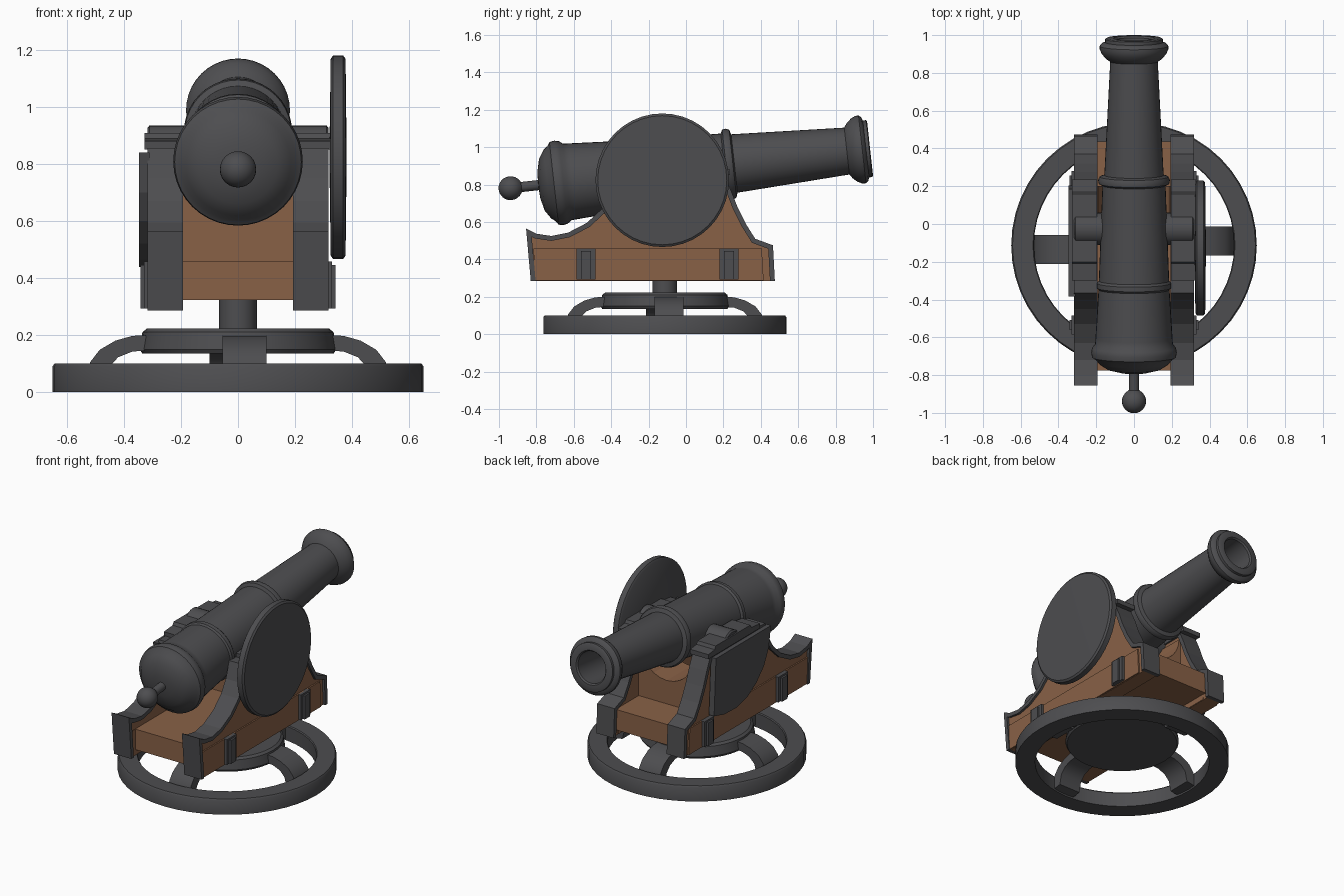
import bpy, bmesh, math
from mathutils import Matrix, Vector

if "Cube" in bpy.data.objects:
    bpy.data.objects.remove(bpy.data.objects["Cube"])


def material(name, rgb):
    m = bpy.data.materials.new(name)
    m.diffuse_color = (*rgb, 1)
    m.use_nodes = True
    m.node_tree.nodes["Principled BSDF"].inputs["Base Color"].default_value = m.diffuse_color
    return m


IRON = material("dark_iron", (0.075, 0.075, 0.08))
WOOD = material("brown_wood", (0.25, 0.12, 0.062))
CY = -0.113  # centre of the turntable along y


def finish(bm, name, mat, smooth=True, matrix=None):
    bmesh.ops.remove_doubles(bm, verts=bm.verts, dist=1e-5)
    bmesh.ops.recalc_face_normals(bm, faces=bm.faces)
    if matrix is not None:
        bm.transform(matrix)
    me = bpy.data.meshes.new(name)
    bm.to_mesh(me)
    bm.free()
    me.materials.append(mat)
    if smooth:
        me.shade_smooth()
        me.set_sharp_from_angle(angle=math.radians(35))
    ob = bpy.data.objects.new(name, me)
    bpy.context.collection.objects.link(ob)
    return ob


def lathe(name, prof, mat, matrix, closed=False, steps=40):
    """Spin (radius, height) points around z."""
    bm = bmesh.new()
    vs = [bm.verts.new((r, 0, h)) for r, h in prof]
    es = [bm.edges.new(p) for p in zip(vs, vs[1:])]
    if closed:
        es.append(bm.edges.new((vs[-1], vs[0])))
    bmesh.ops.spin(bm, geom=vs + es, cent=(0, 0, 0), axis=(0, 0, 1),
                   angle=math.tau, steps=steps, use_merge=False)
    return finish(bm, name, mat, True, matrix)


def prism(name, poly, x0, x1, mat, smooth=False, matrix=None):
    """Extrude a (y, z) outline from x0 to x1."""
    bm = bmesh.new()
    f = bm.faces.new([bm.verts.new((x0, y, z)) for y, z in poly])
    ext = bmesh.ops.extrude_face_region(bm, geom=[f])["geom"]
    bmesh.ops.translate(bm, vec=(x1 - x0, 0, 0),
                        verts=[v for v in ext if isinstance(v, bmesh.types.BMVert)])
    return finish(bm, name, mat, smooth, matrix)


def box(name, x0, x1, y0, y1, z0, z1, mat):
    return prism(name, [(y0, z0), (y1, z0), (y1, z1), (y0, z1)], x0, x1, mat)


def offset(pts, d):
    """Mitred offset of an open polyline to its right side."""
    out = []
    for i, p in enumerate(pts):
        p = Vector(p)
        dirs = []
        if i:
            dirs.append((p - Vector(pts[i - 1])).normalized())
        if i < len(pts) - 1:
            dirs.append((Vector(pts[i + 1]) - p).normalized())
        ns = [Vector((t.y, -t.x)) for t in dirs]
        n = sum(ns, Vector((0, 0))).normalized()
        out.append(tuple(p + n * d / max(0.4, n.dot(ns[0]))))
    return out


# turntable: ring, hub, column and four arched spokes
ground = Matrix.Translation((0, CY, 0))
lathe("base_ring", [(0.53, 0), (0.65, 0), (0.65, 0.09), (0.643, 0.1), (0.535, 0.1), (0.53, 0.093)],
      IRON, ground, True, 48)
lathe("hub", [(0, 0.135), (0.335, 0.135), (0.345, 0.15), (0.335, 0.21), (0.32, 0.222), (0, 0.222)],
      IRON, ground)
lathe("column", [(0, 0.2), (0.066, 0.2), (0.066, 0.335), (0, 0.335)], IRON, ground, False, 24)
spoke = [(0.30, 0.2), (0.37, 0.197), (0.43, 0.18), (0.485, 0.148), (0.518, 0.105), (0.535, 0.05),
         (0.535, 0.01), (0.47, 0.02), (0.455, 0.085), (0.42, 0.122), (0.37, 0.142), (0.30, 0.147)]
for i in range(4):
    prism(f"spoke_{i + 1}", spoke, -0.1, 0.055, IRON, True,
          ground @ Matrix.Rotation(i * math.pi / 2, 4, 'Z'))

# carriage cheeks: wooden core, iron edge band, plank, brackets and trunnion strap
outline = [(-0.83, 0.285), (-0.855, 0.565), (-0.80, 0.537), (-0.72, 0.525), (-0.63, 0.543),
           (-0.53, 0.595), (-0.45, 0.67), (-0.40, 0.75), (-0.365, 0.855), (0.20, 0.855),
           (0.24, 0.77), (0.275, 0.68), (0.32, 0.59), (0.37, 0.51), (0.465, 0.475), (0.475, 0.285)]
inner = offset(outline, 0.026)
inner[0] = (inner[0][0], 0.285)
inner[-1] = (inner[-1][0], 0.285)
for side, s in (("left", -1), ("right", 1)):
    prism(f"{side}_cheek", inner, s * 0.203, s * 0.303, WOOD)
    prism(f"{side}_edge_band", outline + inner[::-1], s * 0.192, s * 0.318, IRON)
    prism(f"{side}_plank", [(-0.81, 0.287), (0.415, 0.287), (0.405, 0.457), (-0.815, 0.457)],
          s * 0.2, s * 0.312, WOOD)
    for k, y in enumerate((-0.535, 0.23)):
        box(f"{side}_bracket_{k + 1}", s * 0.3, s * 0.33, y - 0.05, y + 0.05, 0.292, 0.457, IRON)
        box(f"{side}_bracket_rib_{k + 1}", s * 0.3, s * 0.342, y - 0.027, y + 0.027, 0.292, 0.445, IRON)
    prism(f"{side}_strap", [(-0.3, 0.85), (0.235, 0.85), (0.235, 0.88), (0.17, 0.888), (0.16, 0.908),
                            (-0.2, 0.908), (-0.21, 0.888), (-0.3, 0.88)], s * 0.195, s * 0.327, IRON)
    lathe(f"{side}_trunnion", [(0, 0.1), (0.085, 0.1), (0.085, 0.31), (0.075, 0.318), (0, 0.318)], IRON,
          Matrix.Translation((0, -0.025, 0.85)) @ Matrix.Rotation(s * math.pi / 2, 4, 'Y'), False, 24)

# bed between the cheeks, and a notched transom under the barrel
box("bed", -0.205, 0.205, -0.775, 0.437, 0.323, 0.457, WOOD)
notch = [(0.19 * math.cos(a), 0.80 + 0.19 * math.sin(a))
         for a in (math.pi + i * math.pi / 12 for i in range(13))]
prism("transom", [(-0.205, 0.45), (-0.205, 0.8)] + notch + [(0.205, 0.8), (0.205, 0.45)],
      -0.2, 0.05, WOOD, False, Matrix.Rotation(-math.pi / 2, 4, 'Z'))

# right side round shield, left side partial shield
lathe("right_round_shield", [(0, 0.32), (0.345, 0.325), (0.357, 0.333), (0.357, 0.368), (0.345, 0.377), (0, 0.381)],
      IRON, Matrix.Translation((0, -0.127, 0.823)) @ Matrix.Rotation(math.pi / 2, 4, 'Y'))
prism("left_partial_shield", [(0.185, 0.84), (0.205, 0.47), (0.1, 0.442), (-0.03, 0.438), (-0.14, 0.465),
                              (-0.23, 0.52), (-0.31, 0.6), (-0.36, 0.7), (-0.385, 0.84)],
      -0.31, -0.347, IRON)

# barrel with bore, reinforcing rings, breech and knob
aim = Matrix.Translation((0, 0, 0.884)) @ Matrix.Rotation(-math.radians(90 - 6.3), 4, 'X')
lathe("barrel", [(0, -0.795), (0.07, -0.792), (0.14, -0.775), (0.185, -0.745), (0.203, -0.722),
                 (0.222, -0.71), (0.227, -0.685), (0.222, -0.66), (0.206, -0.64), (0.204, -0.61),
                 (0.188, -0.35), (0.197, -0.34), (0.197, -0.315), (0.186, -0.303), (0.167, 0.205),
                 (0.187, 0.215), (0.19, 0.235), (0.182, 0.252), (0.157, 0.26), (0.126, 0.865),
                 (0.148, 0.88), (0.17, 0.905), (0.182, 0.93), (0.182, 0.948), (0.17, 0.962),
                 (0.153, 0.968), (0.153, 0.985), (0.145, 0.99), (0.108, 0.99), (0.1, 0.98),
                 (0.1, 0.5), (0, 0.5)], IRON, aim)
knob = [(0.064 * math.sin(a), -0.944 - 0.064 * math.cos(a)) for a in (i * math.pi / 12 for i in range(11))]
lathe("breech_knob", knob + [(0.027, -0.885), (0.027, -0.78)], IRON, aim, False, 24)
